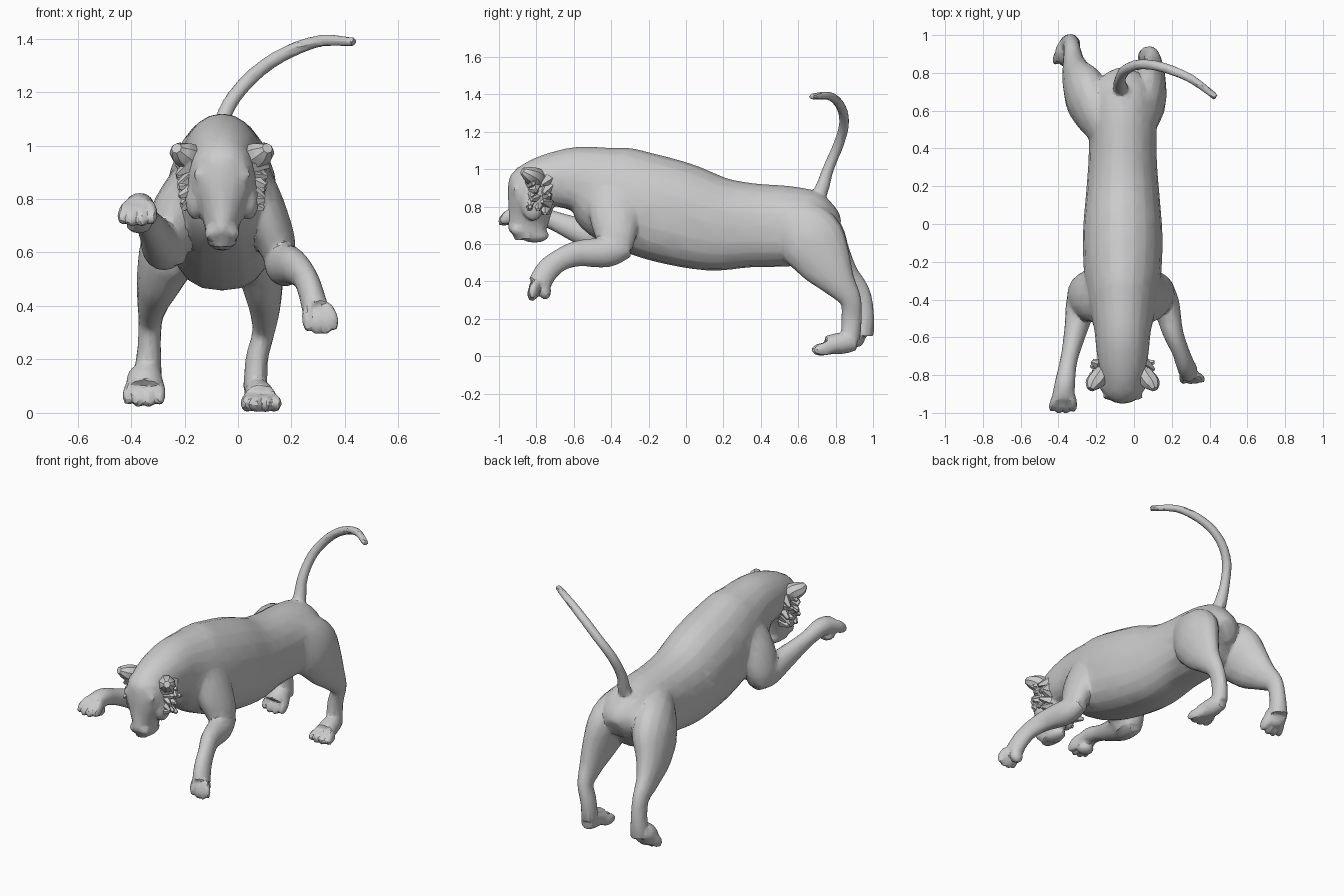
import bpy, bmesh, math, random
from mathutils import Vector, Matrix

cube = bpy.data.objects.get("Cube")
if cube:
    bpy.data.objects.remove(cube)
random.seed(4)
MID = -0.06  # sideways position of the spine

fur = bpy.data.materials.new("grey_fur")
fur.use_nodes = True
GREY = (0.6, 0.6, 0.6, 1)
fur.diffuse_color = GREY
fur.node_tree.nodes["Principled BSDF"].inputs["Base Color"].default_value = GREY


def smooth_rows(rows, steps=4):
    """Interpolate rows of (x, y, z, half width, half depth) with a spline."""
    rows = [Vector(r) for r in rows]
    out = []
    for i in range(len(rows) - 1):
        b, c = rows[i], rows[i + 1]
        a, d = rows[max(i - 1, 0)], rows[min(i + 2, len(rows) - 1)]
        for k in range(steps):
            t = k / steps
            out.append(b + t / 2 * ((c - a) + t * ((2 * a - 5 * b + 4 * c - d)
                       + t * (3 * b - a - 3 * c + d))))
    return out + [rows[-1]]


def ring_point(angle, belly):
    """Point on a unit ring; belly below 1 squares off the lower half."""
    c, s = math.cos(angle), math.sin(angle)
    p = belly if s < 0 else 1
    return math.copysign(abs(c) ** p, c), math.copysign(abs(s) ** p, s)


def loft(bm, rows, sides=16, belly=1):
    """Closed tube of rounded rings along a path."""
    rows = smooth_rows(rows)
    pts = [Vector(r[:3]) for r in rows]
    outline = [ring_point(math.tau * k / sides, belly) for k in range(sides)]
    rings = []
    for i, row in enumerate(rows):
        along = (pts[min(i + 1, len(pts) - 1)] - pts[max(i - 1, 0)]).normalized()
        side = (Vector((1, 0, 0)) - along * along.x).normalized()
        up = along.cross(side)
        rings.append([bm.verts.new(pts[i] + side * row[3] * u + up * row[4] * v)
                      for u, v in outline])
    for r, s in zip(rings, rings[1:]):
        for k in range(sides):
            n = (k + 1) % sides
            bm.faces.new((r[k], r[n], s[n], s[k]))
    bm.faces.new(rings[0][::-1])
    bm.faces.new(rings[-1])


def blob(bm, centre, size, direction=(0, -1, 0)):
    """Ellipsoid whose long axis (z of size) follows a direction."""
    turn = Vector(direction).to_track_quat('Z', 'Y').to_matrix().to_4x4()
    m = Matrix.Translation(centre) @ turn @ Matrix.Diagonal((*size, 1))
    bmesh.ops.create_icosphere(bm, subdivisions=2, radius=1, matrix=m)


def toes(bm, centre, direction, spread, size):
    """Four toes fanned out at the end of a paw."""
    d = Vector(direction).normalized()
    for k in (-1.5, -0.5, 0.5, 1.5):
        fan = Vector((k * spread, 0, 0)) - d * abs(k) * 0.012
        blob(bm, Vector(centre) + fan, (size * 0.68, size, size * 1.8),
             d + Vector((k * 0.15, 0, 0)))


def finish(name, bm):
    bmesh.ops.recalc_face_normals(bm, faces=bm.faces)
    mesh = bpy.data.meshes.new(name)
    bm.to_mesh(mesh)
    bm.free()
    mesh.materials.append(fur)
    ob = bpy.data.objects.new(name, mesh)
    bpy.context.collection.objects.link(ob)
    return ob


def shade(ob, degrees):
    bpy.ops.object.select_all(action='DESELECT')
    ob.select_set(True)
    bpy.context.view_layer.objects.active = ob
    bpy.ops.object.shade_smooth_by_angle(angle=math.radians(degrees))


body = bmesh.new()

# Torso and neck: y, top, bottom, half width
torso = [(.8, .73, .6, .06), (.755, .81, .56, .13), (.68, .885, .51, .17),
         (.55, .91, .48, .18), (.35, .925, .475, .18), (.15, .965, .455, .195),
         (-.05, 1.04, .485, .21), (-.25, 1.095, .545, .205), (-.42, 1.135, .63, .18),
         (-.56, 1.125, .76, .15), (-.7, 1.095, .8, .135), (-.82, 1.05, .83, .11),
         (-.89, 1.01, .86, .08)]
loft(body, [(MID, y, (t + b) / 2, w, (t - b) / 2) for y, t, b, w in torso], 20, .8)

# Head, hanging down: y, z, half width, half depth
head = [(-.82, 1.01, .075, .08), (-.82, .95, .115, .125), (-.825, .85, .128, .128),
        (-.835, .77, .094, .115), (-.84, .70, .066, .103), (-.835, .625, .052, .08)]
loft(body, [(MID, *r) for r in head])
blob(body, (MID, -.925, .7), (.034, .028, .045), (0, -.1, -1))  # nose
blob(body, (MID, -.81, .645), (.052, .04, .08))  # jaw
for s in (-1, 1):
    blob(body, (MID + s * .035, -.895, .675), (.032, .035, .045))  # lip
    blob(body, (MID + s * .065, -.915, .885), (.016, .03, .045), (s, 0, .35))  # brow
    blob(body, (MID + s * .1, -.82, .8), (.04, .06, .08), (0, 0, 1))  # cheek

# Left front leg, reaching down
loft(body, [(.04, -.38, .92, .07, .14), (.09, -.38, .77, .085, .14),
            (.14, -.37, .64, .075, .11), (.165, -.35, .56, .05, .07)])
loft(body, [(.15, -.31, .585, .05, .055), (.17, -.42, .555, .07, .08),
            (.205, -.57, .55, .055, .07), (.245, -.67, .515, .046, .06),
            (.27, -.74, .46, .047, .062), (.29, -.785, .385, .05, .062)])
toes(body, (.305, -.815, .345), (.2, -.3, -1), .026, .035)
blob(body, (.29, -.755, .35), (.042, .035, .05), (0, .1, -1))  # paw pad

# Right front leg, raised
loft(body, [(-.15, -.37, .92, .07, .14), (-.22, -.38, .77, .095, .14),
            (-.265, -.38, .64, .09, .12), (-.27, -.37, .56, .07, .08)])
loft(body, [(-.27, -.31, .6, .06, .06), (-.28, -.42, .62, .08, .085),
            (-.31, -.57, .67, .06, .07), (-.345, -.72, .73, .046, .05),
            (-.365, -.84, .77, .054, .053), (-.375, -.92, .755, .06, .055)])
toes(body, (-.375, -.955, .74), (-.1, -.8, -.6), .031, .037)
blob(body, (-.37, -.895, .705), (.05, .035, .05))  # paw pad

# Hind legs, left one stepping further forward
loft(body, [(.02, .42, .76, .06, .08), (.03, .54, .72, .095, .14),
            (.065, .66, .63, .105, .18),
            (.09, .745, .5, .08, .145), (.1, .82, .39, .058, .09),
            (.095, .88, .3, .042, .058), (.07, .885, .2, .042, .055),
            (.065, .88, .09, .046, .052)])
loft(body, [(.065, .91, .075, .038, .045), (.075, .84, .07, .053, .058),
            (.085, .75, .058, .06, .05)])
toes(body, (.086, .725, .036), (.1, -1, -.1), .033, .036)
loft(body, [(-.14, .42, .76, .06, .08), (-.175, .54, .72, .11, .14),
            (-.24, .66, .64, .12, .18), (-.29, .75, .52, .09, .145),
            (-.318, .845, .42, .06, .09), (-.328, .925, .34, .044, .06),
            (-.333, .95, .23, .045, .055), (-.34, .95, .11, .057, .055)])
loft(body, [(-.34, .96, .12, .052, .045), (-.348, .92, .125, .068, .065),
            (-.35, .88, .085, .068, .06)])
toes(body, (-.35, .88, .07), (-.1, -.6, -.7), .034, .038)

# Tail, sweeping up and to the left
tail = [(-.065, .66, .8, .05), (-.07, .72, .88, .04), (-.075, .76, 1.0, .031),
        (-.045, .815, 1.13, .029), (.035, .845, 1.24, .028), (.15, .83, 1.33, .027),
        (.3, .77, 1.39, .024), (.435, .67, 1.387, .018)]
loft(body, [(*r, r[-1]) for r in tail], 10)

# Fuse the parts, then reduce to broad facets
raw = finish("raw_body", body)
remesh = raw.modifiers.new("fuse", 'REMESH')
remesh.mode = 'VOXEL'
remesh.voxel_size = 0.009
relax = raw.modifiers.new("relax", 'SMOOTH')
relax.factor, relax.iterations = 0.5, 4
thin = raw.modifiers.new("facets", 'DECIMATE')
thin.ratio = 0.07
graph = bpy.context.evaluated_depsgraph_get()
fused = bpy.data.meshes.new_from_object(raw.evaluated_get(graph))
fused.name = "body"
big_cat = bpy.data.objects.new("body", fused)
bpy.context.collection.objects.link(big_cat)
bpy.data.objects.remove(raw)
shade(big_cat, 25)

# Rounded ears and ragged cheek ruffs
for s, label in ((1, "left"), (-1, "right")):
    ear = bmesh.new()
    loft(ear, [(MID + s * .08, -.79, .93, .045, .06), (MID + s * .12, -.81, .955, .05, .055),
               (MID + s * .155, -.845, .975, .045, .04), (MID + s * .17, -.875, .99, .02, .02)], 8)
    shade(finish(label + "_ear", ear), 30)
    ruff = bmesh.new()
    for k in range(14):
        t = k / 13
        base = Vector((MID + s * (.125 - .02 * t), -.79 + .05 * math.sin(k * 2), .95 - .17 * t))
        aim = Vector((s * random.uniform(.6, 1), random.uniform(-.5, .4), random.uniform(-.7, .2)))
        turn = aim.to_track_quat('Z', 'Y').to_matrix().to_4x4()
        lock = Matrix.Translation(base + aim.normalized() * .02) @ turn
        bmesh.ops.create_cone(ruff, cap_ends=True, segments=5, radius1=.034,
                              radius2=.01, depth=.07, matrix=lock)
    shade(finish(label + "_cheek_ruff", ruff), 20)
